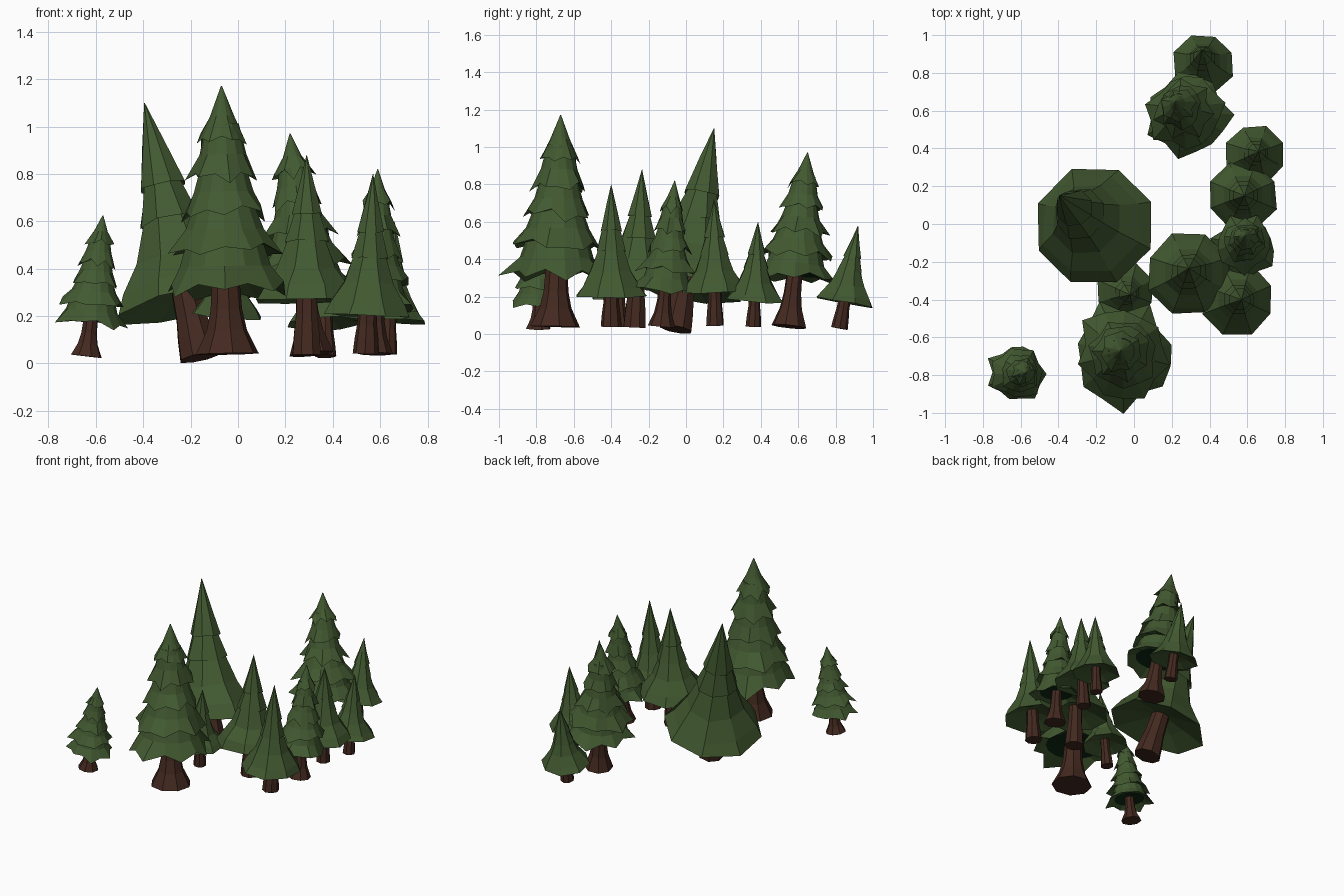
import bpy, math, random
from mathutils import Vector

if "Cube" in bpy.data.objects:
    bpy.data.objects.remove(bpy.data.objects["Cube"])

random.seed(4)

def mat(name, col):
    m = bpy.data.materials.new(name)
    m.diffuse_color = (*col, 1)
    m.use_nodes = True
    m.node_tree.nodes["Principled BSDF"].inputs["Base Color"].default_value = m.diffuse_color
    return m

GREEN = mat("pine green", (0.054, 0.100, 0.030))
DARK = mat("shaded green", (0.004, 0.022, 0.007))
BROWN = mat("bark brown", (0.056, 0.022, 0.014))

def ring(n, r, z, turn=0.0):
    return [Vector((r * math.cos(turn + 2 * math.pi * i / n),
                    r * math.sin(turn + 2 * math.pi * i / n), z)) for i in range(n)]

def loft(rings, verts, faces, slots, slot_of, cap=False):
    """Bridge rings listed from top to bottom; optionally cap both ends."""
    n, start = len(rings[0]), len(verts)
    for r in rings:
        verts.extend(r)
    for k in range(len(rings) - 1):
        a, b = start + k * n, start + (k + 1) * n
        for i in range(n):
            j = (i + 1) % n
            faces.append((a + i, b + i, b + j, a + j))
            slots.append(slot_of(k))
    if cap:
        last = start + (len(rings) - 1) * n
        faces.append(tuple(range(start, start + n)))
        faces.append(tuple(reversed(range(last, last + n))))
        slots.extend((0, 0))

def make(name, verts, faces, slots, mats, base, axis):
    me = bpy.data.meshes.new(name)
    me.from_pydata([tuple(v) for v in verts], [], faces)
    for m in mats:
        me.materials.append(m)
    for p, s in zip(me.polygons, slots):
        p.material_index = s
    ob = bpy.data.objects.new(name, me)
    bpy.context.collection.objects.link(ob)
    ob.location = base
    ob.rotation_mode = 'QUATERNION'
    ob.rotation_quaternion = Vector((0, 0, 1)).rotation_difference(axis)

def smooth_foliage(R, z0, H):
    """Bell-shaped conifer with small ledges, eight sides."""
    prof = [(1, .004), (.80, .15), (.59, .31), (.62, .24), (.41, .43), (.44, .36),
            (.23, .59), (.09, .85), (0, 1), (.06, .55), (.10, .15)]
    rings = []
    for k, (t, r) in enumerate(prof):
        rg = ring(8, R * r, z0 + H * t, math.pi / 8)
        if 0 < k < 9:
            for v in rg:
                f = random.uniform(.96, 1.04)
                v.x *= f
                v.y *= f
                v.z += H * random.uniform(-.012, .012)
        rings.append(rg)
    v, f, s = [], [], []
    loft(rings, v, f, s, lambda k: 0, cap=True)
    return v, f, s

def jagged_foliage(R, z0, H):
    """Stacked tiers with irregular toothed hems and dark inner undersides."""
    tiers = [(.74, .40), (.55, .54), (.38, .69), (.19, .92), (.02, 1.0)]
    n = 14
    v, f, s = [], [], []
    prev_t, prev_r = 1.0, 0.01
    for t, r in tiers:
        turn = random.random() * 6
        top = ring(n, R * prev_r, z0 + H * prev_t, turn)
        mid = ring(n, R * (prev_r * .45 + r * .45), z0 + H * (prev_t * .45 + t * .55), turn)
        hem = ring(n, R * r, z0 + H * t, turn)
        for i, p in enumerate(hem):
            tooth = i % 2
            k = random.uniform(.86, 1.12) if tooth else random.uniform(.78, .95)
            p.x *= k
            p.y *= k
            p.z += H * (random.uniform(-.04, .02) if tooth else random.uniform(0, .05))
        lip = ring(n, R * r * .66, z0 + H * (t + .045), turn)
        under = ring(n, R * r * .35, z0 + H * (t + .06), turn)
        loft([top, mid, hem, lip, under], v, f, s, lambda k: 1 if k == 3 else 0, cap=True)
        s[-1] = 1
        prev_t, prev_r = t + .08, r * .62
    return v, f, s

# (trunk base, apex, skirt radius, skirt height above base, trunk radius, jagged)
trees = [
    ((.37, .82, .03), (.36, .92, .58), .165, .14, .045, False),
    ((.31, .55, .04), (.22, .65, .97), .225, .24, .095, True),
    ((.63, .36, .04), (.66, .385, .60), .160, .14, .042, False),
    ((.57, .155, .045), (.585, .15, .72), .19, .18, .048, False),
    ((.58, -.13, .04), (.59, -.06, .82), .17, .18, .075, True),
    ((.29, -.275, .035), (.29, -.235, .88), .225, .23, .064, False),
    ((-.06, -.35, .04), (-.02, -.375, .60), .155, .16, .042, False),
    ((.54, -.40, .04), (.57, -.40, .80), .195, .16, .056, False),
    ((-.045, -.70, .04), (-.07, -.67, 1.17), .28, .25, .135, True),
    ((-.64, -.79, .03), (-.57, -.785, .625), .155, .13, .068, True),
    ((-.16, -.055, .026), (-.395, .15, 1.10), .325, .23, .090, False),
]

for i, (b, a, R, z0, tr, jag) in enumerate(trees, 1):
    base, apex = Vector(b), Vector(a)
    axis = apex - base
    # foliage
    build = jagged_foliage if jag else smooth_foliage
    make(f"foliage_{i}", *build(R, z0, axis.length - z0), [GREEN, DARK], base, axis)
    # flared trunk, wider flare on the jagged trees
    top = .42 if jag else .68
    v, f, s = [], [], []
    prof = [(z0 + .10, top), (z0 * .75, top + .08), (z0 * .4, top + .22), (0, 1.0)]
    turn = random.random()
    loft([ring(8, tr * r, z, turn) for z, r in prof], v, f, s, lambda k: 0, cap=True)
    make(f"trunk_{i}", v, f, s, [BROWN], base, axis)
